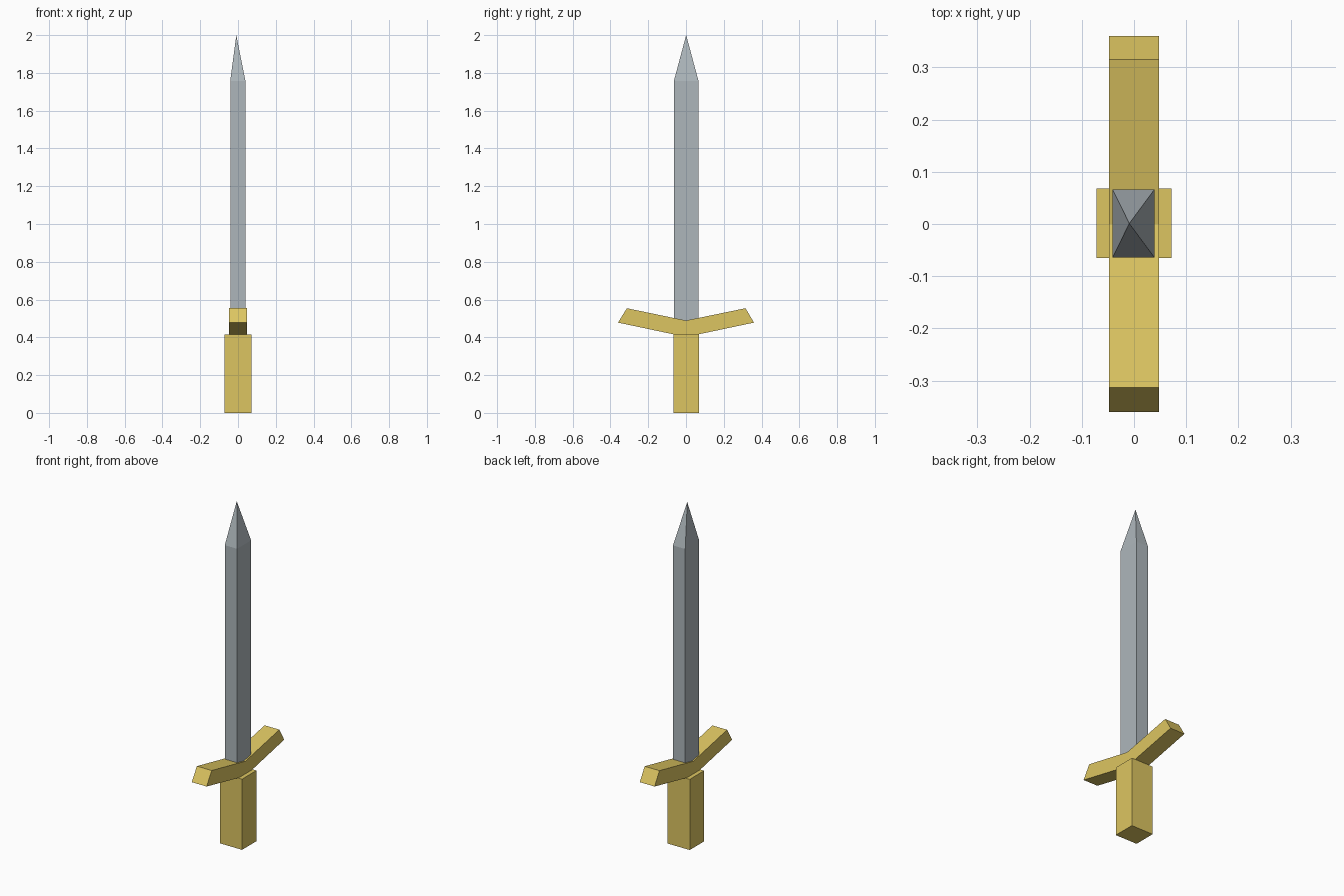
import bpy, bmesh
from mathutils import Vector

if "Cube" in bpy.data.objects:
    bpy.data.objects.remove(bpy.data.objects["Cube"])


def material(name, color):
    mat = bpy.data.materials.new(name)
    mat.diffuse_color = color
    mat.use_nodes = True
    mat.node_tree.nodes["Principled BSDF"].inputs["Base Color"].default_value = mat.diffuse_color
    return mat


def prism(name, base, offset, mat, apex=None):
    """Extrude a flat outline along offset; optionally cap it with a point."""
    bm = bmesh.new()
    face = bm.faces.new([bm.verts.new(p) for p in base])
    ext = bmesh.ops.extrude_face_region(bm, geom=[face], use_keep_orig=True)
    moved = [g for g in ext["geom"] if isinstance(g, bmesh.types.BMVert)]
    bmesh.ops.translate(bm, verts=moved, vec=Vector(offset))
    if apex:
        cap = [g for g in ext["geom"] if isinstance(g, bmesh.types.BMFace)][0]
        poked = bmesh.ops.poke(bm, faces=[cap])
        poked["verts"][0].co = apex
    bmesh.ops.recalc_face_normals(bm, faces=bm.faces)
    mesh = bpy.data.meshes.new(name)
    bm.to_mesh(mesh)
    bm.free()
    mesh.materials.append(mat)
    obj = bpy.data.objects.new(name, mesh)
    bpy.context.collection.objects.link(obj)
    return obj


def rect(x0, x1, y0, y1, z):
    return [(x0, y0, z), (x1, y0, z), (x1, y1, z), (x0, y1, z)]


gold = material("gold", (0.72, 0.56, 0.12, 1))
steel = material("steel", (0.42, 0.47, 0.50, 1))

# Square grip
prism("grip", rect(-0.072, 0.072, -0.065, 0.068, 0), (0, 0, 0.415), gold)

# V-shaped crossguard, profile in the side plane
guard_profile = [(-0.36, 0.478), (0.0, 0.402), (0.36, 0.478),
                 (0.315, 0.554), (0.0, 0.489), (-0.313, 0.554)]
prism("crossguard", [(-0.048, y, z) for y, z in guard_profile],
      (0.096, 0, 0), gold)

# Blade with a pyramid tip
prism("blade", rect(-0.041, 0.039, -0.064, 0.066, 0.45), (0, 0, 1.308), steel,
      apex=(-0.009, 0.001, 2.0))
